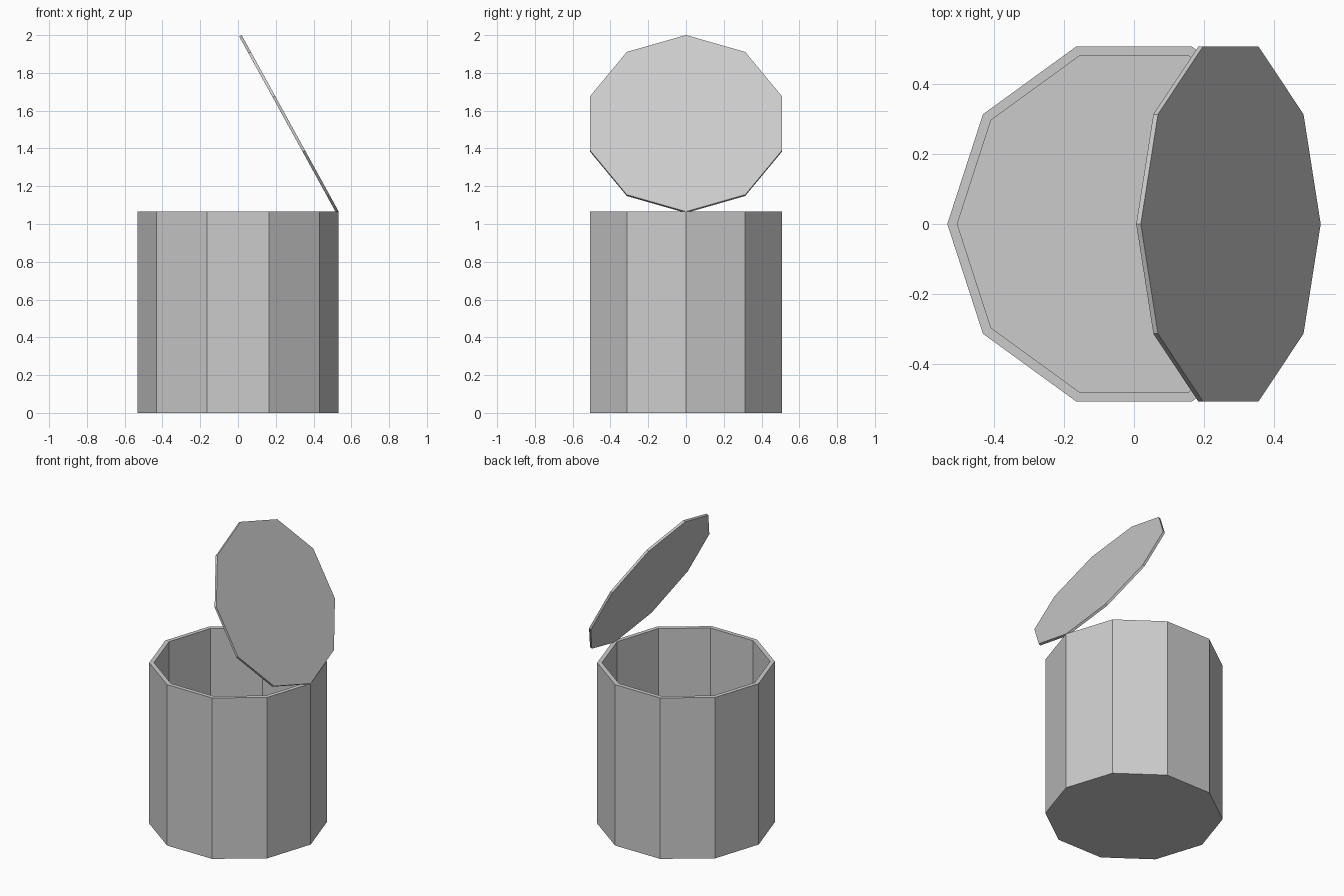
import bpy, bmesh
from math import radians
from mathutils import Matrix, Vector

if "Cube" in bpy.data.objects:
    bpy.data.objects.remove(bpy.data.objects["Cube"])

SIDES, R, H = 10, 0.533, 1.066
WALL, FLOOR, LID_T = 0.0285, 0.03, 0.015


def prism(bm, height, centre):
    # ten-sided prism with a corner on the +x axis
    bmesh.ops.create_cone(bm, cap_ends=True, cap_tris=False, segments=SIDES,
                          radius1=R, radius2=R, depth=height)
    corner = max(bm.verts, key=lambda v: v.co.y)
    if abs(corner.co.x) < 1e-4:
        bmesh.ops.rotate(bm, verts=bm.verts, cent=(0, 0, 0),
                         matrix=Matrix.Rotation(radians(90), 3, 'Z'))
    bmesh.ops.translate(bm, verts=bm.verts, vec=Vector(centre))


def finish(bm, name):
    bmesh.ops.recalc_face_normals(bm, faces=bm.faces)
    mesh = bpy.data.meshes.new(name)
    bm.to_mesh(mesh)
    bm.free()
    ob = bpy.data.objects.new(name, mesh)
    bpy.context.collection.objects.link(ob)
    return ob


# Open container: inset the top cap for the rim, then sink it to the floor
bm = bmesh.new()
prism(bm, H, (0, 0, H / 2))
top = max(bm.faces, key=lambda f: f.calc_center_median().z)
bmesh.ops.inset_region(bm, faces=[top], thickness=WALL)
res = bmesh.ops.extrude_face_region(bm, geom=[top])
sunk = [g for g in res["geom"] if isinstance(g, bmesh.types.BMVert)]
if top.is_valid:
    bmesh.ops.delete(bm, geom=[top], context='FACES_ONLY')
bmesh.ops.translate(bm, verts=sunk, vec=(0, 0, FLOOR - H))
finish(bm, "container")

# Lid: thin disc hinged at one corner of the rim and swung open
bm = bmesh.new()
prism(bm, LID_T, (-R, 0, -LID_T / 2))
lid = finish(bm, "lid")
lid.location = (R, 0, H)
lid.rotation_euler = (0, radians(61.2), 0)
